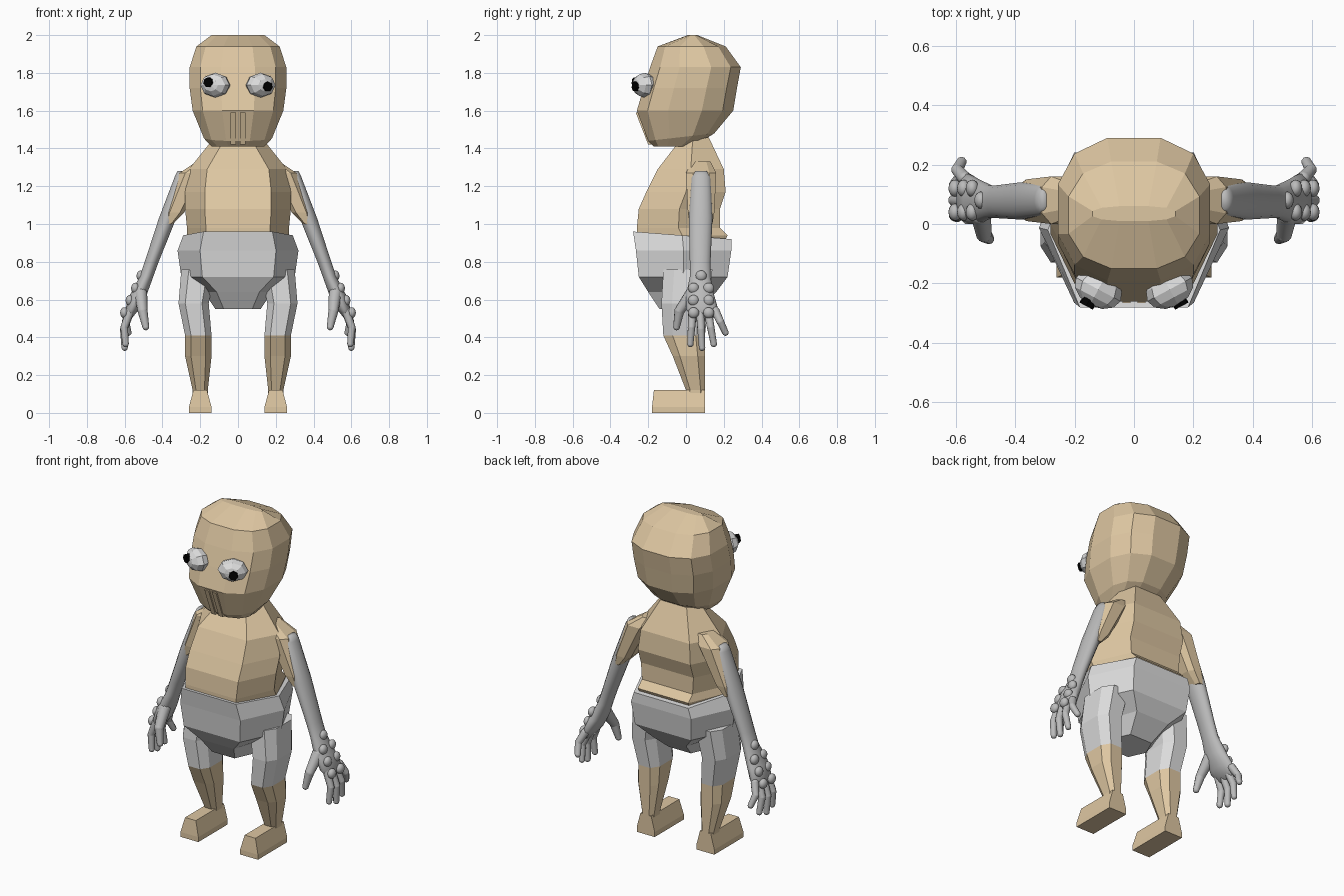
import bpy, bmesh, math
from mathutils import Vector, Matrix

cube = bpy.data.objects.get("Cube")
if cube:
    bpy.data.objects.remove(cube)


def material(name, red, green, blue):
    mat = bpy.data.materials.new(name)
    mat.use_nodes = True
    mat.diffuse_color = (red, green, blue, 1)
    shader = mat.node_tree.nodes["Principled BSDF"]
    shader.inputs["Base Color"].default_value = mat.diffuse_color
    return mat


SKIN = material("tan_skin", red=.73, green=.57, blue=.36)
CLOTH = material("light_grey_cloth", red=.72, green=.72, blue=.72)
ARM = material("mid_grey_arm", red=.5, green=.5, blue=.5)
EYE = material("eye_white", red=.72, green=.72, blue=.72)
BLACK = material("black_pupil", red=0, green=0, blue=0)


def finish(bm, name, mat, smooth=False):
    bmesh.ops.recalc_face_normals(bm, faces=bm.faces)
    mesh = bpy.data.meshes.new(name)
    bm.to_mesh(mesh)
    bm.free()
    mesh.materials.append(mat)
    for face in mesh.polygons:
        face.use_smooth = smooth
    part = bpy.data.objects.new(name, mesh)
    bpy.context.collection.objects.link(part)
    return part


def section(sides, roundness):
    """Unit outline between a box and an ellipse, with a flat side to the front."""
    def squash(value):
        return math.copysign(abs(value) ** roundness, value)
    start = 0 if sides == 6 else .5
    angles = [(i + start) * math.tau / sides for i in range(sides)]
    wide = squash(max(math.cos(a) for a in angles))
    deep = squash(max(math.sin(a) for a in angles))
    return [(squash(math.cos(a)) / wide, squash(math.sin(a)) / deep) for a in angles]


def ring(z, half_width, front, back, x=0, tilt=0):
    """One level of a loft; tilt raises the back and lowers the front."""
    return Vector((x, (front + back) / 2, z)), half_width, (back - front) / 2, tilt


def loft(name, mat, rings, sides=12, roundness=.67, side=1, smooth=False):
    bm = bmesh.new()
    loops = []
    for centre, half_width, depth, tilt in rings:
        loops.append([bm.verts.new((side * (centre.x + u * half_width),
                                    centre.y + v * depth, centre.z + v * tilt))
                      for u, v in section(sides, roundness)])
    for low, high in zip(loops, loops[1:]):
        for i in range(sides):
            bm.faces.new((low[i - 1], low[i], high[i], high[i - 1]))
    bm.faces.new(loops[0])
    bm.faces.new(loops[-1])
    return finish(bm, name, mat, smooth)


def ball(name, mat, centre, scale, turn=Matrix(), segments=16, rows=10, smooth=True):
    bm = bmesh.new()
    place = Matrix.Translation(centre) @ turn @ Matrix.Diagonal((*scale, 1))
    bmesh.ops.create_uvsphere(bm, u_segments=segments, v_segments=rows, radius=1, matrix=place)
    return finish(bm, name, mat, smooth)


def digit(name, side, joints, thick, thin):
    """Tapered finger through its joints, with rounded knuckles and tip."""
    bm = bmesh.new()
    joints = [Vector((side * x, y, z)) for x, y, z in joints]
    last = len(joints) - 1
    radii = [thick + (thin - thick) * i / last for i in range(last + 1)]
    for joint, radius in zip(joints, radii):
        bmesh.ops.create_uvsphere(bm, u_segments=10, v_segments=8, radius=radius,
                                  matrix=Matrix.Translation(joint))
    for i in range(last):
        bone = joints[i + 1] - joints[i]
        place = Matrix.Translation(joints[i] + bone / 2) @ bone.to_track_quat('Z', 'Y').to_matrix().to_4x4()
        bmesh.ops.create_cone(bm, segments=10, radius1=radii[i], radius2=radii[i + 1],
                              depth=bone.length, matrix=place)
    return finish(bm, name, ARM, smooth=True)


# head
loft("head", SKIN, [
    ring(z=1.41, half_width=.14, front=-.17, back=.04),
    ring(z=1.46, half_width=.18, front=-.2, back=.15, tilt=.02),
    ring(z=1.6, half_width=.24, front=-.26, back=.25),
    ring(z=1.72, half_width=.256, front=-.225, back=.27),
    ring(z=1.83, half_width=.256, front=-.19, back=.29),
    ring(z=1.94, half_width=.22, front=-.15, back=.21),
    ring(z=2, half_width=.14, front=.01, back=.06)], roundness=.8)

# torso
loft("torso", SKIN, [
    ring(z=.9, half_width=.26, front=-.25, back=.2),
    ring(z=.94, half_width=.27, front=-.26, back=.22),
    ring(z=.98, half_width=.27, front=-.26, back=.18),
    ring(z=1.08, half_width=.28, front=-.25, back=.18),
    ring(z=1.17, half_width=.28, front=-.21, back=.21),
    ring(z=1.29, half_width=.26, front=-.15, back=.2),
    ring(z=1.44, half_width=.14, front=-.05, back=.12, tilt=.02)], sides=6)

# padded shorts
loft("shorts", CLOTH, [
    ring(z=.55, half_width=.12, front=-.14, back=.06),
    ring(z=.64, half_width=.18, front=-.2, back=.16),
    ring(z=.72, half_width=.3, front=-.25, back=.22),
    ring(z=.86, half_width=.32, front=-.265, back=.24),
    ring(z=.94, half_width=.29, front=-.28, back=.24, tilt=-.02)], sides=6)

for side, label in ((1, "left"), (-1, "right")):
    # muzzle ridge
    loft(label + "_muzzle_ridge", SKIN, [
        ring(z=1.42, half_width=.014, front=-.2, back=-.15, x=.025),
        ring(z=1.59, half_width=.014, front=-.266, back=-.2, x=.025)], sides=4, side=side)

    # leg, cloth above the knee
    leg = loft(label + "_leg", SKIN, [
        ring(z=.02, half_width=.04, front=0, back=.1, x=.2),
        ring(z=.12, half_width=.04, front=0, back=.1, x=.2),
        ring(z=.3, half_width=.07, front=-.07, back=.1, x=.21),
        ring(z=.41, half_width=.07, front=-.12, back=.1, x=.21),
        ring(z=.58, half_width=.08, front=-.13, back=.12, x=.235),
        ring(z=.76, half_width=.09, front=-.12, back=.14, x=.21)], sides=8, side=side)
    leg.data.materials.append(CLOTH)
    for face in leg.data.polygons:
        face.material_index = int(face.center.z > .42)

    # foot
    loft(label + "_foot", SKIN, [
        ring(z=0, half_width=.06, front=-.18, back=.1, x=.2),
        ring(z=.03, half_width=.06, front=-.18, back=.1, x=.2),
        ring(z=.12, half_width=.036, front=-.17, back=.1, x=.2)], sides=4, side=side)

    # sleeve
    loft(label + "_sleeve", SKIN, [
        ring(z=1.33, half_width=.05, front=.03, back=.13, x=.17),
        ring(z=1.27, half_width=.07, front=0, back=.16, x=.24),
        ring(z=1.06, half_width=.05, front=.01, back=.15, x=.335),
        ring(z=1, half_width=.02, front=.02, back=.14, x=.365)], sides=8, side=side)

    # arm and palm
    loft(label + "_arm", ARM, [
        ring(z=1.28, half_width=.015, front=.05, back=.11, x=.305),
        ring(z=1.25, half_width=.03, front=.03, back=.13, x=.305),
        ring(z=1.03, half_width=.046, front=.015, back=.14, x=.373),
        ring(z=.8, half_width=.037, front=.02, back=.13, x=.457),
        ring(z=.72, half_width=.036, front=.02, back=.13, x=.485),
        ring(z=.62, half_width=.045, front=0, back=.15, x=.53),
        ring(z=.55, half_width=.037, front=0, back=.17, x=.56),
        ring(z=.49, half_width=.01, front=.04, back=.14, x=.58)],
        sides=16, roundness=1, side=side, smooth=True)

    # four fingers fanning out from the palm
    for i in range(4):
        fan = i - 1
        knuckle = Vector((.57, .075 + .04 * fan, .54))
        tip = Vector((.6 - .005 * fan * fan, .085 + .062 * fan, .345 + .02 * fan * fan))
        bend = knuckle.lerp(tip, .5) + Vector((.02, 0, 0))
        digit(f"{label}_finger_{i + 1}", side, [knuckle, bend, tip], thick=.023, thin=.017)

    # thumb
    digit(label + "_thumb", side, [(.515, .03, .63), (.505, -.035, .54), (.488, -.05, .455)],
          thick=.035, thin=.018)

    # round bumps on the back of the hand, one at the wrist and then pairs
    for row in range(4):
        for across in (-1, 1) if row else (0,):
            centre = (side * (.515 + .029 * row), .08 + .04 * across, .725 - .065 * row)
            ball(f"{label}_hand_bump_{row}_{across}", ARM, centre, scale=(.022, .029, .029))

    # bulging eye, turned outward
    turn = Matrix.Rotation(side * math.radians(28), 4, 'Z')
    facing = turn @ Matrix.Rotation(math.radians(90), 4, 'X')
    eye = Vector((side * .12, -.22, 1.735))
    ball(label + "_eye", EYE, eye, scale=(.085, .066, .06), turn=facing,
         segments=8, rows=6, smooth=False)

    # pupil, with the two eyes looking slightly different ways
    gaze = eye + Vector((side * .035, -.045, .004 - .011 * side))
    bm = bmesh.new()
    bmesh.ops.create_cone(bm, cap_ends=True, segments=7, radius1=.026, radius2=.026,
                          depth=.025, matrix=Matrix.Translation(gaze) @ facing)
    finish(bm, label + "_pupil", BLACK)
